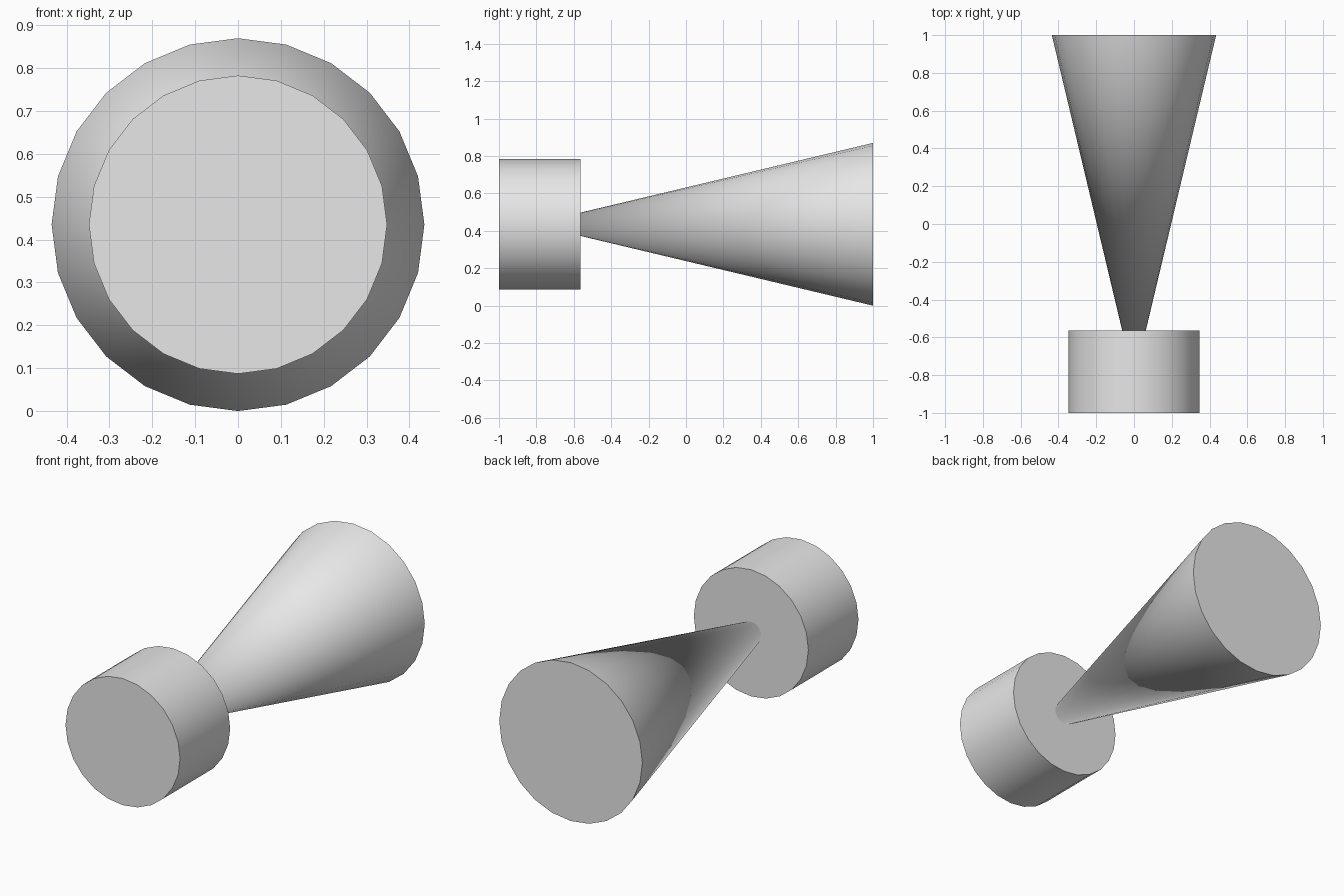
import bpy
import math

default_cube = bpy.data.objects.get("Cube")
if default_cube:
    bpy.data.objects.remove(default_cube, do_unlink=True)

SIDES = 24
AXIS_HEIGHT = 0.435

# One plain grey for the whole model
grey = bpy.data.materials.new("light_grey")
grey.use_nodes = True
colour = (0.8, 0.8, 0.8, 1)
grey.diffuse_color = colour
grey.node_tree.nodes["Principled BSDF"].inputs["Base Color"].default_value = colour


def round_part(name, front, back, front_radius, back_radius):
    """Round solid lying along y, with smooth sides and sharp rims."""
    bpy.ops.mesh.primitive_cone_add(
        vertices=SIDES, radius1=back_radius, radius2=front_radius,
        depth=back - front, location=(0, (front + back) / 2, AXIS_HEIGHT),
        rotation=(math.pi / 2, 0, 0))
    part = bpy.context.object
    part.name = name
    part.data.materials.append(grey)
    bpy.ops.object.shade_smooth_by_angle(angle=math.radians(30))
    return part


# Drum at the front
round_part("front_drum", -1, -0.565, 0.348, 0.348)

# Cone widening to the back, its tip buried in the drum
round_part("flared_cone", -0.826, 1, 0, 0.435)
